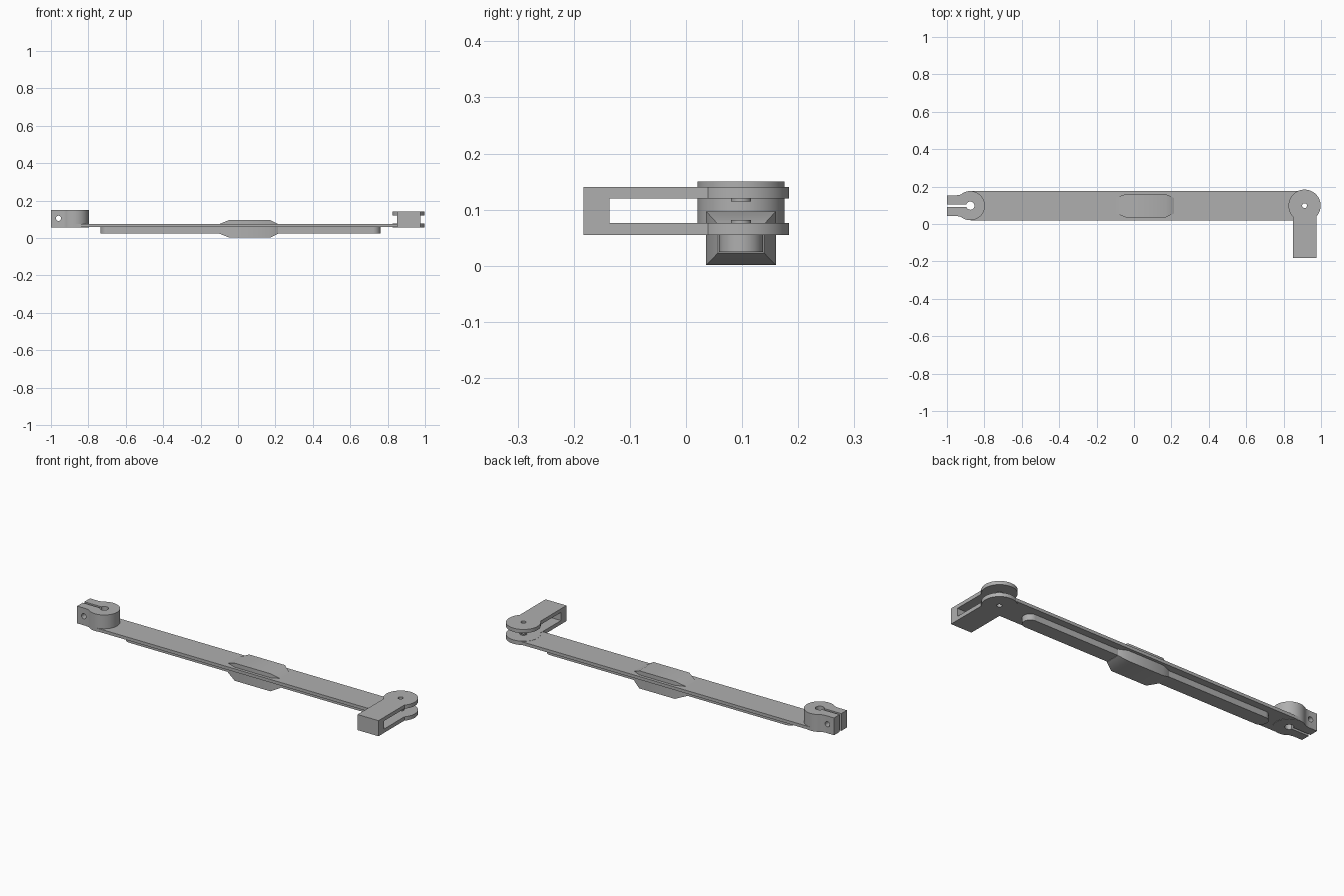
import bpy, bmesh, math

if "Cube" in bpy.data.objects:
    bpy.data.objects.remove(bpy.data.objects["Cube"])

YC = 0.098            # centre line of the arm
XL, XR = -0.875, 0.912  # clamp and pivot centres

grey = bpy.data.materials.new("metal grey")
grey.diffuse_color = (0.43, 0.43, 0.43, 1)
grey.use_nodes = True
grey.node_tree.nodes["Principled BSDF"].inputs["Base Color"].default_value = grey.diffuse_color


def finish(name, bm):
    bmesh.ops.recalc_face_normals(bm, faces=bm.faces[:])
    me = bpy.data.meshes.new(name)
    bm.to_mesh(me)
    bm.free()
    ob = bpy.data.objects.new(name, me)
    bpy.context.collection.objects.link(ob)
    me.materials.append(grey)
    return ob


def prism(name, outline, z0, z1):
    bm = bmesh.new()
    face = bm.faces.new([bm.verts.new((x, y, z0)) for x, y in outline])
    ext = bmesh.ops.extrude_face_region(bm, geom=[face])
    for v in ext["geom"]:
        if isinstance(v, bmesh.types.BMVert):
            v.co.z = z1
    return finish(name, bm)


def arc(cx, cy, r, a0, a1, n=48):
    return [(cx + r * math.cos(math.radians(a0 + (a1 - a0) * i / n)),
             cy + r * math.sin(math.radians(a0 + (a1 - a0) * i / n))) for i in range(n + 1)]


def disc(cx, cy, r, n=32):
    return arc(cx, cy, r, 0, 360, n)[:-1]


def rect(x0, x1, y0, y1):
    return [(x0, y0), (x1, y0), (x1, y1), (x0, y1)]


def select(ob):
    bpy.ops.object.select_all(action='DESELECT')
    ob.select_set(True)
    bpy.context.view_layer.objects.active = ob


def cut(ob, *cutters):
    select(ob)
    for c in cutters:
        m = ob.modifiers.new("cut", 'BOOLEAN')
        m.operation, m.solver, m.object = 'DIFFERENCE', 'EXACT', c
        bpy.ops.object.modifier_apply(modifier=m.name)


# Cutters: shaft bore, clamp slot, clamp screw hole, pivot hole
bore = prism("bore_cutter", disc(XL, YC, 0.022), -0.1, 0.3)
slot = prism("slot_cutter", rect(-1.1, XL, YC - 0.007, YC + 0.007), -0.1, 0.3)
screw = prism("screw_cutter", disc(0, 0, 0.014), -0.2, 0.2)
screw.rotation_euler.x = math.pi / 2
screw.location = (-0.96, YC, 0.105)
pin = prism("pin_cutter", disc(XR, YC, 0.013), -0.1, 0.3)
cutters = [bore, slot, screw, pin]
bpy.context.view_layer.update()

# Flat arm
arm = prism("arm_plate", [(XL, YC - 0.078), (XR, YC - 0.078), (XR, YC + 0.078), (XL, YC + 0.078)], 0.058, 0.075)
cut(arm, bore, slot, pin)

# Split clamp with two ears
outline = ([(-1, YC - 0.055), (-0.95, YC - 0.055), (-0.937, YC - 0.057)]
           + arc(XL, YC, 0.078, -130, 130)
           + [(-0.937, YC + 0.057), (-0.95, YC + 0.055), (-1, YC + 0.055)])
clamp = prism("shaft_clamp", outline, 0.056, 0.15)
cut(clamp, bore, slot, screw)

# Stiffening rib with round ends
prism("underside_rib", arc(0.722, YC, 0.039, -90, 90, 24) + arc(-0.697, YC, 0.039, 90, 270, 24), 0.025, 0.06)

# Flared block through the middle of the arm
bm = bmesh.new()
rings = []
for x, hy, z0, z1 in [(-0.1, 0.041, 0.023, 0.074), (-0.045, 0.062, 0.001, 0.097),
                      (0.17, 0.062, 0.001, 0.097), (0.215, 0.041, 0.023, 0.074)]:
    rings.append([bm.verts.new((x, YC + s * hy, z)) for s, z in [(-1, z0), (1, z0), (1, z1), (-1, z1)]])
for a, b in zip(rings, rings[1:]):
    for i in range(4):
        j = (i + 1) % 4
        bm.faces.new((a[i], a[j], b[j], b[i]))
bm.faces.new(rings[0])
bm.faces.new(rings[-1])
finish("middle_block", bm)

# Fork: two cheeks with round ends, pivot bosses and a joining web
cheek = [(XR - 0.063, -0.183), (XR + 0.063, -0.183)] + arc(XR, YC, 0.086, -43, 223)
for side, z0, z1, b0, b1 in [("lower", 0.055, 0.076, 0.07, 0.082), ("upper", 0.12, 0.14, 0.115, 0.125)]:
    cut(prism(side + "_fork_cheek", cheek, z0, z1), pin)
    cut(prism(side + "_pivot_boss", disc(XR, YC, 0.018), b0, b1), pin)
prism("fork_web", rect(XR - 0.063, XR + 0.063, -0.183, -0.136), 0.055, 0.14)

for c in cutters:
    bpy.data.objects.remove(c)
for ob in bpy.context.collection.objects:
    select(ob)
    bpy.ops.object.shade_smooth_by_angle(angle=math.radians(30))
